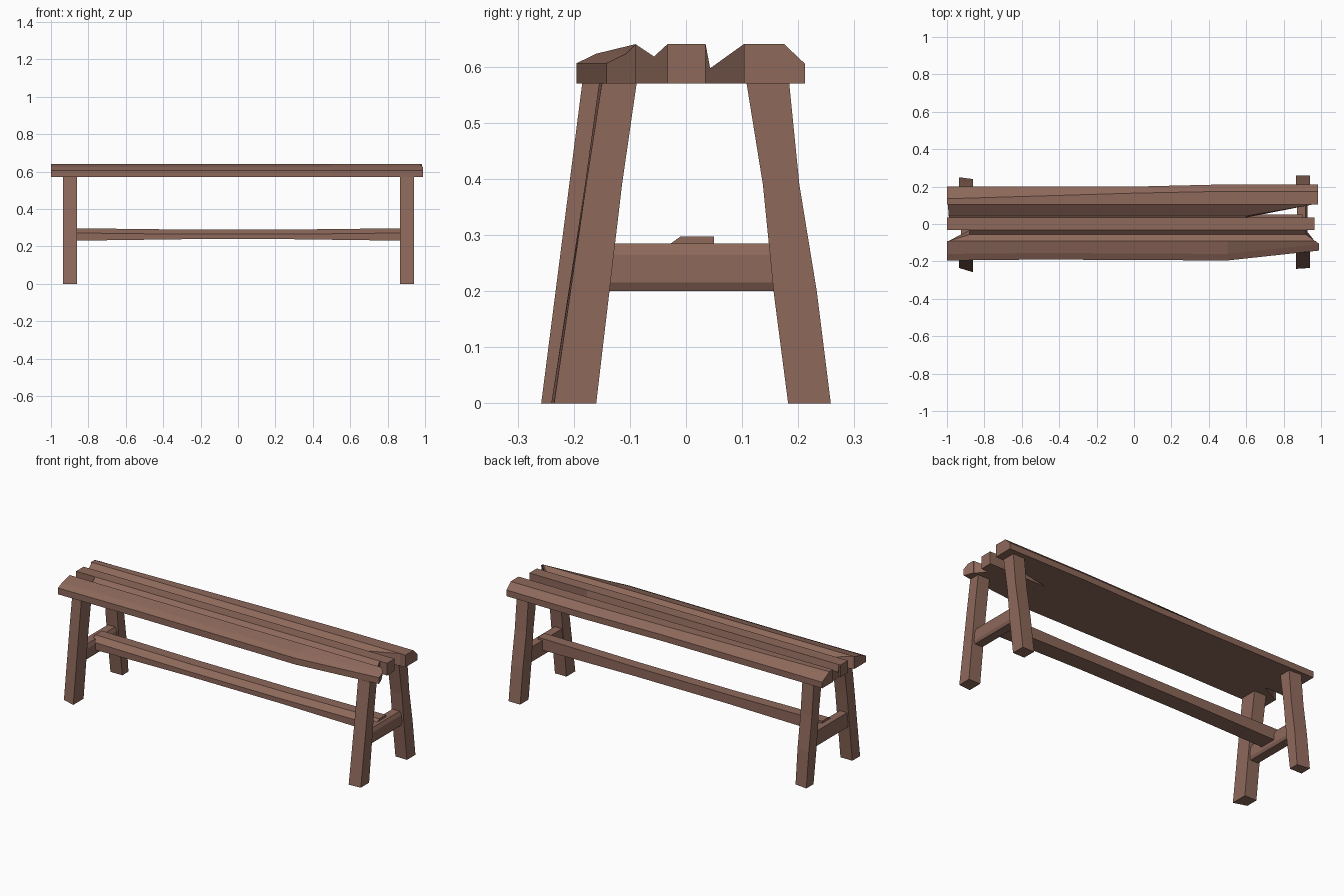
import bpy, bmesh

if "Cube" in bpy.data.objects:
    bpy.data.objects.remove(bpy.data.objects["Cube"])

wood = bpy.data.materials.new("brown wood")
wood.diffuse_color = (0.27, 0.14, 0.105, 1)
wood.use_nodes = True
wood.node_tree.nodes["Principled BSDF"].inputs["Base Color"].default_value = wood.diffuse_color


def loft(name, rings):
    """Skin a list of equal-sized point rings and cap both ends."""
    bm = bmesh.new()
    vs = [[bm.verts.new(p) for p in r] for r in rings]
    n = len(rings[0])
    for a, b in zip(vs, vs[1:]):
        for i in range(n):
            j = (i + 1) % n
            bm.faces.new((a[i], a[j], b[j], b[i]))
    bm.faces.new(vs[0])
    bm.faces.new(vs[-1])
    bmesh.ops.recalc_face_normals(bm, faces=bm.faces)
    me = bpy.data.meshes.new(name)
    bm.to_mesh(me)
    bm.free()
    me.materials.append(wood)
    ob = bpy.data.objects.new(name, me)
    bpy.context.collection.objects.link(ob)
    return ob


B, T = 0.57, 0.64  # seat underside and top


# Front plank: worn sloping front edge, tapered right end
def front_ring(x, xo, outer, inner):
    return [(xo, outer, B), (xo, outer, 0.606), (xo, outer + 0.035, 0.623),
            (x, inner, T), (x, inner, B)]


loft("front_plank", [front_ring(-1, -1, -0.195, -0.09),
                     front_ring(-0.5, -0.5, -0.19, -0.09),
                     front_ring(0.5, 0.5, -0.195, -0.09),
                     front_ring(0.97, 0.99, -0.142, -0.09)])

# Middle plank
loft("middle_plank", [[(x, -0.033, B), (x, -0.033, T), (x, 0.035, T), (x, 0.035, B)]
                      for x in (-1, 0.965)])

# Back plank: chamfered back edge, slightly wider to the right
loft("back_plank", [[(x, 0.103, B), (x, 0.103, T), (x, ridge, T),
                     (x, outer, 0.605), (x, outer, B)]
                    for x, ridge, outer in ((-1, 0.135, 0.2), (0, 0.165, 0.2),
                                            (0.5, 0.175, 0.212), (0.985, 0.175, 0.212))])

# Grooved webs joining the planks, cut away at the ends
loft("front_groove", [[(xa, -0.09, B), (xa, -0.09, T), (xb, -0.057, 0.618),
                       (xb, -0.033, T), (xb, -0.033, B)]
                      for xa, xb in ((-0.99, -0.88), (0.965, 0.92))])
loft("back_groove", [[(xa, 0.035, B), (xa, 0.035, T), (xa, 0.043, 0.597),
                      (xb, 0.103, T), (xb, 0.103, B)]
                     for xa, xb in ((-0.99, -0.995), (0.6, 0.95))])


# Splayed legs: each row is height, outer y at left edge, outer y at right edge, inner y
def leg(name, x0, x1, rows):
    loft(name, [[(x0, a, z), (x1, b, z), (x1, c, z), (x0, c, z)]
                for z, a, b, c in rows])


leg("front_left_leg", -0.935, -0.86, [(0, -0.235, -0.258, -0.165), (0.39, -0.185, -0.208, -0.118),
                                      (B, -0.16, -0.185, -0.09)])
leg("front_right_leg", 0.867, 0.94, [(0, -0.24, -0.235, -0.16), (0.39, -0.18, -0.178, -0.114),
                                     (B, -0.155, -0.15, -0.088)])
leg("back_left_leg", -0.935, -0.86, [(0, 0.25, 0.24, 0.185), (0.2, 0.228, 0.222, 0.157),
                                     (0.39, 0.2, 0.195, 0.137), (B, 0.183, 0.178, 0.11)])
leg("back_right_leg", 0.867, 0.94, [(0, 0.258, 0.258, 0.182), (0.2, 0.233, 0.233, 0.156),
                                    (0.39, 0.202, 0.202, 0.137), (B, 0.184, 0.184, 0.108)])

# Cross stretchers between each pair of legs, chamfered underneath
for side, xc in (("left", -0.898), ("right", 0.9)):
    loft(side + "_cross_stretcher",
         [[(xc - 0.028, y, 0.2), (xc + 0.02, y, 0.2), (xc + 0.028, y, 0.215),
           (xc + 0.028, y, 0.265), (xc + 0.018, y, 0.285), (xc - 0.028, y, 0.285)]
          for y in (-0.15, 0.17)])

# Long stretcher, slightly thinner in the middle
loft("long_stretcher",
     [[(x, -0.045, lo), (x, -0.045, hi - 0.025), (x, -0.01, hi), (x, 0.05, hi), (x, 0.05, lo)]
      for x, lo, hi in ((-0.895, 0.23, 0.297), (-0.3, 0.238, 0.29),
                        (0.3, 0.238, 0.29), (0.9, 0.23, 0.297))])
